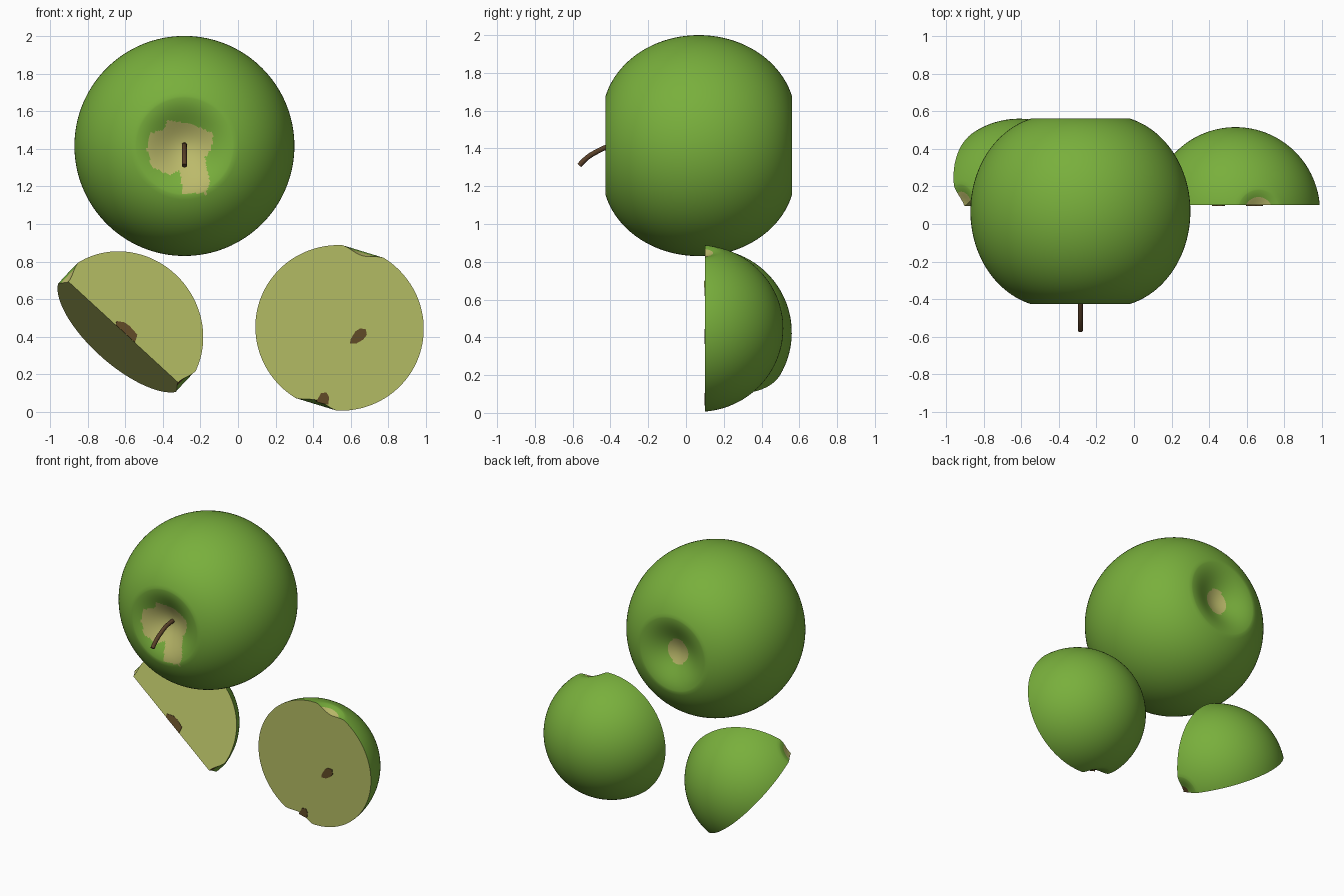
import bpy, bmesh, math
from mathutils import Matrix, Vector

if "Cube" in bpy.data.objects:
    bpy.data.objects.remove(bpy.data.objects["Cube"])


def mat(name, rgb):
    m = bpy.data.materials.new(name)
    m.diffuse_color = (*rgb, 1)
    m.use_nodes = True
    m.node_tree.nodes["Principled BSDF"].inputs["Base Color"].default_value = m.diffuse_color
    return m


GREEN = mat("apple_green", (0.19, 0.43, 0.045))
FLESH = mat("cut_flesh", (0.45, 0.50, 0.125))
PATCH = mat("stem_patch_tan", (0.50, 0.49, 0.145))
BROWN = mat("seed_brown", (0.12, 0.07, 0.02))
STEM = mat("stem_brown", (0.10, 0.052, 0.022))
SKIN_MATS = [GREEN, FLESH, PATCH, BROWN]


def frame(x, y, z, origin):
    m = Matrix((x, y, z)).transposed().to_4x4()
    m.translation = origin
    return m


def apple_profile(R, c, crest, height, dip_top, dip_bottom):
    # one list of (radius, z) from the top dimple to the bottom dimple
    t_end = math.acos((crest - c) / (R - c))
    A = height / math.sin(t_end)
    nd, na = 26, 26

    def dimple(r, dip):
        return height - dip * (1 + math.cos(math.pi * r / crest)) / 2

    pts = [(crest * i / nd, dimple(crest * i / nd, dip_top)) for i in range(nd)]
    for i in range(2 * na + 1):
        t = t_end * (1 - i / na)
        pts.append((c + (R - c) * math.cos(t), A * math.sin(t)))
    pts += [(crest * i / nd, -dimple(crest * i / nd, dip_bottom)) for i in reversed(range(nd))]
    return pts


def apple(name, profile, matrix, rule, cuts=(), segs=128):
    bm = bmesh.new()
    rings = []
    for r, z in profile:
        n = 1 if r < 1e-6 else segs
        rings.append([bm.verts.new((r * math.cos(2 * math.pi * k / segs),
                                    r * math.sin(2 * math.pi * k / segs), z)) for k in range(n)])
    for a, b in zip(rings, rings[1:]):
        for k in range(segs):
            j = (k + 1) % segs
            vs = [a[k % len(a)], b[k % len(b)], b[j % len(b)], a[j % len(a)]]
            bm.faces.new(list(dict.fromkeys(vs)))
    bmesh.ops.recalc_face_normals(bm, faces=bm.faces[:])
    # skin colours by position
    for f in bm.faces:
        f.material_index = rule(f.calc_center_median())
    # flat cuts, each closed with flesh
    for co, no in cuts:
        geom = bm.verts[:] + bm.edges[:] + bm.faces[:]
        bmesh.ops.bisect_plane(bm, geom=geom, dist=1e-5, plane_co=co, plane_no=no, clear_outer=True)
        rim = [e for e in bm.edges if e.is_boundary]
        res = bmesh.ops.triangle_fill(bm, edges=rim, use_beauty=True, normal=no)
        for f in res["geom"]:
            if isinstance(f, bmesh.types.BMFace):
                f.material_index = 1
    bmesh.ops.recalc_face_normals(bm, faces=bm.faces[:])
    me = bpy.data.meshes.new(name)
    bm.to_mesh(me)
    bm.free()
    for m in SKIN_MATS:
        me.materials.append(m)
    for p in me.polygons:
        p.use_smooth = True
    me.set_sharp_from_angle(angle=math.radians(45))
    ob = bpy.data.objects.new(name, me)
    ob.matrix_world = matrix
    bpy.context.collection.objects.link(ob)
    return ob


def seed(name, outline, y, matrix):
    # thin plate lying on a cut face
    bm = bmesh.new()
    f = bm.faces.new([bm.verts.new((px, y + 0.002, pz)) for px, pz in outline])
    res = bmesh.ops.extrude_face_region(bm, geom=[f])
    bmesh.ops.translate(bm, vec=(0, -0.005, 0),
                        verts=[v for v in res["geom"] if isinstance(v, bmesh.types.BMVert)])
    bmesh.ops.recalc_face_normals(bm, faces=bm.faces[:])
    me = bpy.data.meshes.new(name)
    bm.to_mesh(me)
    bm.free()
    me.materials.append(BROWN)
    ob = bpy.data.objects.new(name, me)
    ob.matrix_world = matrix
    bpy.context.collection.objects.link(ob)


def inside(x, y, poly):
    hit = False
    for (x1, y1), (x2, y2) in zip(poly, poly[1:] + poly[:1]):
        if (y1 > y) != (y2 > y) and x < (x2 - x1) * (y - y1) / (y2 - y1) + x1:
            hit = not hit
    return hit


# whole apple: stem end faces the front, ragged tan patch around the stem
STAIN = [(-.20, -.015), (-.185, .065), (-.105, .09), (-.09, .135), (.03, .12), (.155, .065),
         (.145, -.015), (.11, -.06), (.135, -.2), (.12, -.255), (-.01, -.25), (-.025, -.13),
         (-.08, -.155), (-.175, -.11)]


def whole_rule(p):
    if p.z > 0:
        return 2 if inside(p.x, p.y, STAIN) else 0
    return 2 if math.hypot(p.x, p.y * 0.9) < 0.08 else 0


whole_frame = frame(Vector((1, 0, 0)), Vector((0, 0, 1)), Vector((0, -1, 0)), (-0.285, 0.0675, 1.415))
apple("whole_apple", apple_profile(0.585, 0.15, 0.265, 0.4925, 0.09, 0.08), whole_frame, whole_rule)

# curved stem
cu = bpy.data.curves.new("stem", "CURVE")
cu.dimensions = "3D"
cu.bevel_depth = 0.014
cu.bevel_resolution = 3
cu.use_fill_caps = True
path = [(-.32, 1.42), (-.40, 1.418), (-.47, 1.385), (-.53, 1.35), (-.565, 1.31)]
sp = cu.splines.new("NURBS")
sp.points.add(len(path) - 1)
for pt, (y, z) in zip(sp.points, path):
    pt.co = (-0.285, y, z, 1)
sp.order_u = 3
sp.use_endpoint_u = True
cu.materials.append(STEM)
stem = bpy.data.objects.new("stem", cu)
bpy.context.collection.objects.link(stem)


# cut pieces: smaller, rounder apple with shallow dimples
def cut_rule(p):
    r = math.hypot(p.x, p.y)
    if p.z > 0:
        return 2 if r < 0.08 else 0
    return 3 if r < 0.045 else 0


small = apple_profile(0.45, 0.0, 0.12, 0.425, 0.028, 0.028)

# half apple
a = math.radians(17)
half_frame = frame(Vector((math.cos(a), 0, -math.sin(a))), Vector((0, 1, 0)),
                   Vector((math.sin(a), 0, math.cos(a))), (0.54, 0.065, 0.4475))
apple("half_apple", small, half_frame, cut_rule, [((0, 0.036, 0), (0, -1, 0))])
seed("half_middle_seed", [(.595, .365), (.60, .39), (.625, .43), (.65, .445), (.68, .44),
                          (.685, .41), (.665, .385), (.63, .365)], 0.1, Matrix())
seed("half_lower_seed", [(.415, .055), (.43, .08), (.44, .1), (.47, .105), (.485, .08),
                         (.48, .04), (.45, .045)], 0.1, Matrix())

# quarter apple: two cuts meeting along its core
p = Vector((0.677, 0, 0.736)).normalized()
u = Vector((-0.736, -0.04, 0.677))
u = (u - p * u.dot(p)).normalized()
v = u.cross(p)
w = math.radians(23)
quarter_frame = frame(p * math.cos(w) + v * math.sin(w), v * math.cos(w) - p * math.sin(w), u,
                      (-0.61, 0.11, 0.425))
apple("quarter_apple", small, quarter_frame, cut_rule,
      [((0, 0.0005, 0), (0, -1, 0)), ((0.0005, 0, 0), (-1, 0, 0))])
seed("quarter_seed", [(0.001, .055), (.02, .066), (.045, .03), (.05, -.003), (.043, -.065),
                      (0.001, -.083)], 0.0, quarter_frame)
